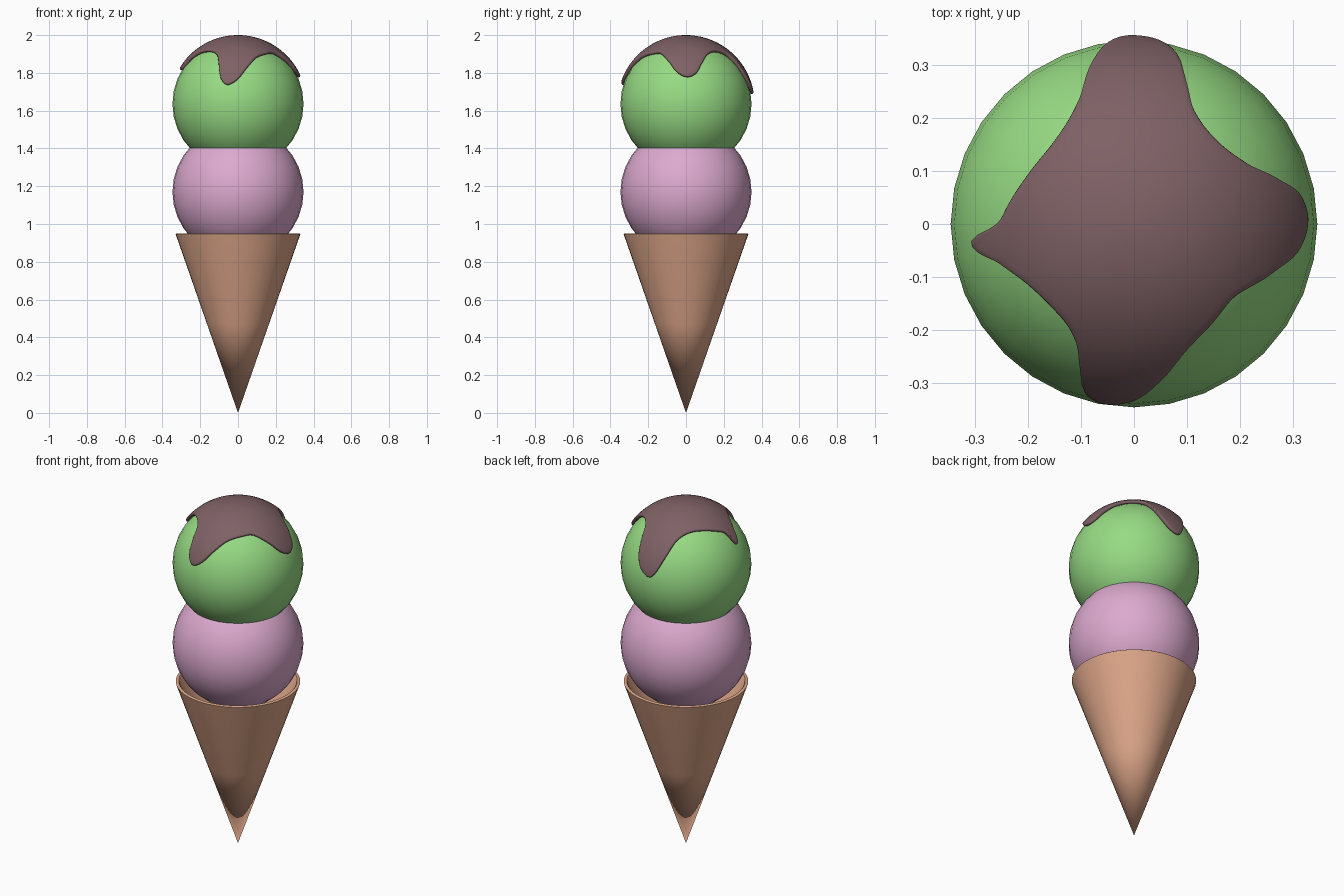
import bpy, bmesh, math

if "Cube" in bpy.data.objects:
    bpy.data.objects.remove(bpy.data.objects["Cube"])


def material(name, rgb):
    m = bpy.data.materials.new(name)
    m.diffuse_color = (*rgb, 1)
    m.use_nodes = True
    m.node_tree.nodes["Principled BSDF"].inputs["Base Color"].default_value = m.diffuse_color
    return m


def finish(bm, name, mat):
    bmesh.ops.remove_doubles(bm, verts=bm.verts, dist=1e-5)
    bmesh.ops.recalc_face_normals(bm, faces=bm.faces)
    me = bpy.data.meshes.new(name)
    bm.to_mesh(me)
    bm.free()
    ob = bpy.data.objects.new(name, me)
    bpy.context.collection.objects.link(ob)
    me.materials.append(mat)
    bpy.ops.object.select_all(action='DESELECT')
    ob.select_set(True)
    bpy.context.view_layer.objects.active = ob
    bpy.ops.object.shade_smooth_by_angle(angle=math.radians(50))
    return ob


def lathe_rings(profile_at, steps):
    """Spin a profile (r, z) that may vary with the angle."""
    bm = bmesh.new()
    cols = []
    for i in range(steps):
        a = 2 * math.pi * i / steps
        cols.append([bm.verts.new((r * math.cos(a), r * math.sin(a), z))
                     for r, z in profile_at(math.degrees(a))])
    for i in range(steps):
        p, q = cols[i], cols[(i + 1) % steps]
        for j in range(len(p) - 1):
            bm.faces.new((p[j], q[j], q[j + 1], p[j + 1]))
    return bm


waffle = material("waffle", (0.72, 0.38, 0.25))
berry = material("berry_pink", (0.72, 0.40, 0.62))
mint = material("mint_green", (0.31, 0.71, 0.23))
choc = material("chocolate", (0.21, 0.12, 0.13))

# Hollow cone with a softened rim
cone = [(0, 0), (0.165, 0.473), (0.328, 0.94), (0.33, 0.947), (0.326, 0.95),
        (0.314, 0.95), (0.309, 0.944), (0.155, 0.50), (0, 0.055)]
finish(lathe_rings(lambda a: cone, 48), "cone", waffle)

# Two scoops
for name, z, mat in (("lower_scoop", 1.17, berry), ("upper_scoop", 1.636, mint)):
    bm = bmesh.new()
    bmesh.ops.create_uvsphere(bm, u_segments=32, v_segments=16, radius=0.347)
    bmesh.ops.translate(bm, verts=bm.verts, vec=(0, 0, z))
    finish(bm, name, mat)

# Sauce edge: (direction, how far down from the top), both in degrees
EDGE = [(3, 66.5), (10, 63), (13.5, 58.5), (16.5, 54), (27.6, 43.2), (45, 38.7),
        (62.4, 43.2), (70.7, 55), (75, 66), (81, 76), (88, 81), (93, 81),
        (98, 75), (104.5, 62), (113.6, 46.4), (130.5, 38.2), (153.4, 38.2),
        (175.4, 43.9), (181, 48), (184, 56), (186.5, 60), (190, 57.4),
        (196, 48.3), (211, 40.1), (232, 39), (244.4, 44.8), (249.8, 55.5),
        (253, 66), (257, 72), (261.7, 73.6), (270, 68.5), (279, 57.9),
        (292, 46.8), (312, 41.6), (326, 41.8), (341.6, 52), (350, 61), (357, 65.5)]


def edge_angle(a):
    """Smooth cyclic interpolation through EDGE."""
    n = len(EDGE)
    pt = lambda k: (EDGE[k % n][0] + 360 * (k // n), EDGE[k % n][1])
    if a < EDGE[0][0]:
        a += 360
    k = max(i for i in range(n) if EDGE[i][0] <= a)
    p0, p1, p2, p3 = (pt(k + d) for d in (-1, 0, 1, 2))
    h = p2[0] - p1[0]
    m1 = (p2[1] - p0[1]) / (p2[0] - p0[0]) * h
    m2 = (p3[1] - p1[1]) / (p3[0] - p1[0]) * h
    t = (a - p1[0]) / h
    return ((2*t**3 - 3*t**2 + 1) * p1[1] + (t**3 - 2*t**2 + t) * m1
            + (3*t**2 - 2*t**3) * p2[1] + (t**3 - t**2) * m2)


def sauce_profile(a):
    e = edge_angle(a)
    outer, inner, rows = 0.363, 0.344, 18
    mid, half = (outer + inner) / 2, (outer - inner) / 2
    polar = [(outer, (e - 1.5) * j / rows) for j in range(rows + 1)]
    # rounded lip
    polar += [(mid + half * math.cos(b), e - 1.5 + 1.5 * math.sin(b))
              for b in (math.pi * j / 6 for j in range(1, 6))]
    polar += [(inner, (e - 1.5) * (1 - j / rows)) for j in range(rows + 1)]
    return [(r * math.sin(math.radians(p)), 1.637 + r * math.cos(math.radians(p)))
            for r, p in polar]


# Chocolate sauce with four drips
finish(lathe_rings(sauce_profile, 180), "chocolate_sauce", choc)
